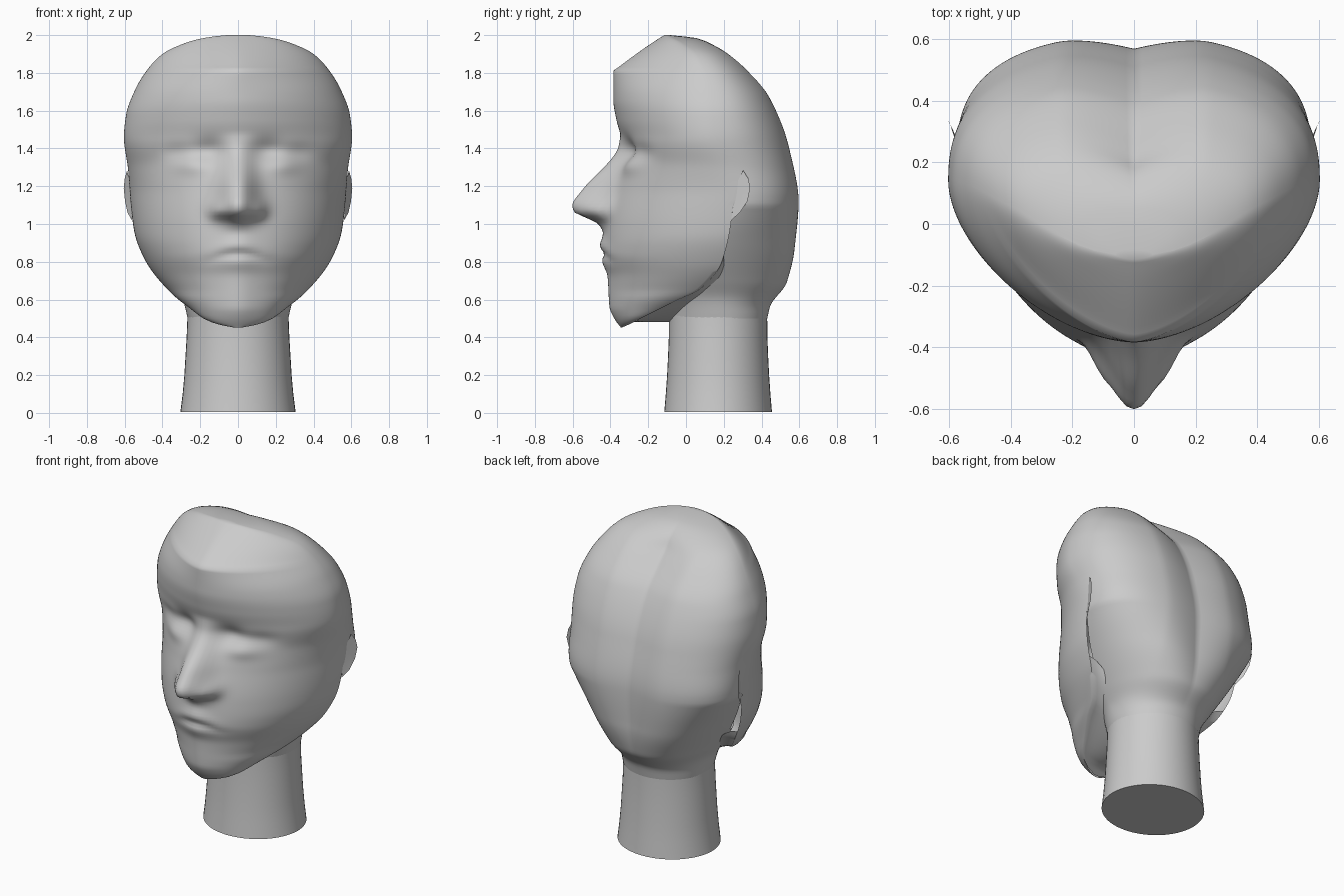
import bpy, bmesh, math

if "Cube" in bpy.data.objects:
    bpy.data.objects.remove(bpy.data.objects["Cube"])


def curve(pts, z):
    """Monotone smooth interpolation through (z, value) points."""
    if z <= pts[0][0]:
        return pts[0][1]
    if z >= pts[-1][0]:
        return pts[-1][1]
    n = len(pts)
    d = [(pts[i + 1][1] - pts[i][1]) / (pts[i + 1][0] - pts[i][0]) for i in range(n - 1)]

    def slope(i):
        if i == 0:
            return d[0]
        if i == n - 1:
            return d[-1]
        a, b = d[i - 1], d[i]
        return 2 * a * b / (a + b) if a * b > 0 else 0

    i = max(k for k in range(n - 1) if pts[k][0] <= z)
    h = pts[i + 1][0] - pts[i][0]
    t = (z - pts[i][0]) / h
    a, b = pts[i][1], pts[i + 1][1]
    return ((2*t**3 - 3*t*t + 1) * a + (t**3 - 2*t*t + t) * h * slope(i)
            + (3*t*t - 2*t**3) * b + (t**3 - t*t) * h * slope(i + 1))


# Profiles by height: half width, face front, rim (widest line) and back
WIDTH = [(.452, .02), (.465, .09), (.49, .165), (.55, .25), (.64, .36), (.8, .487), (.95, .547),
         (1.085, .566), (1.29, .582), (1.46, .604), (1.58, .592), (1.71, .545), (1.81, .485),
         (1.9, .4), (1.965, .26), (1.99, .15), (2, .06)]
FRONT = [(.452, -.335), (.5, -.37), (.56, -.395), (.72, -.405), (.84, -.435), (1, -.425),
         (1.2, -.385), (1.35, -.345), (1.45, -.345), (1.55, -.368), (1.66, -.385),
         (1.81, -.385), (1.825, -.365), (1.91, -.25), (1.965, -.17), (2, -.115)]
RIM = [(.452, -.33), (.5, -.24), (.6, -.04), (.655, .075), (.8, .19), (1.02, .24), (1.15, .25),
       (1.3, .2), (1.45, .14), (1.7, .12), (1.9, .05), (1.965, -.03), (2, -.1)]
FRONT_P = [(.9, 1.9), (1.5, 1.75), (1.68, 1.72), (1.85, 1.5), (2, 1.6)]
BACK = [(.5, .43), (.56, .445), (.69, .55), (.865, .6), (1.1, .613), (1.4, .563), (1.67, .458),
        (1.81, .345), (1.9, .245), (1.945, .17), (1.985, .06), (2, -.085)]
SKULL_W = [(.5, .266), (.6, .292), (.7, .35), (.8, .41), (.9, .467), (1, .52), (1.1, .567)]
SKULL_M = [(.5, .17), (.7, .13), (.9, .17), (1.1, .249)]
NOTCH = [(.55, 0), (.9, .04), (1.2, .045), (1.6, .06), (1.85, .085), (1.95, .03), (2, 0)]
NOSE = [(.96, .01), (1, .04), (1.03, .1), (1.065, .177), (1.105, .194), (1.17, .165),
        (1.315, .072), (1.4, .018), (1.48, 0)]
NOSE_W = [(1, .085), (1.1, .1), (1.2, .09), (1.4, .075)]


def bump(x, z, cx, cz, rx, rz):
    return math.exp(-((abs(x) - cx) / rx) ** 2 - ((z - cz) / rz) ** 2)


def features(x, z):
    """Forward offset for nose, nostril wings, eyes and mouth."""
    f = curve(NOSE, z) * math.exp(-abs(x / curve(NOSE_W, z)) ** 2.2)
    f += .04 * bump(x, z, .11, 1.07, .04, .045)
    f -= .045 * bump(x, z, .15, 1.39, .09, .06)
    f -= .02 * bump(x, z, .32, 1.38, .09, .05)
    f += .022 * bump(x, z, .24, 1.31, .09, .05)
    m = z + .03 * min(1, (x / .15) ** 2)
    f += .012 * bump(x, m, 0, .89, .12, .03) - .014 * bump(x, m, 0, .84, .14, .02)
    f += .006 * bump(x, m, 0, .79, .09, .035)
    return f


def add_grid(bm, rows):
    vs = [[bm.verts.new(p) for p in r] for r in rows]
    for a, b in zip(vs, vs[1:]):
        for i in range(len(a) - 1):
            bm.faces.new((a[i], a[i + 1], b[i + 1], b[i]))


def finish(bm, name, angle=65):
    bmesh.ops.remove_doubles(bm, verts=bm.verts, dist=.0002)
    bmesh.ops.recalc_face_normals(bm, faces=bm.faces)
    me = bpy.data.meshes.new(name)
    bm.to_mesh(me)
    bm.free()
    ob = bpy.data.objects.new(name, me)
    bpy.context.collection.objects.link(ob)
    bpy.ops.object.select_all(action='DESELECT')
    ob.select_set(True)
    bpy.context.view_layer.objects.active = ob
    bpy.ops.object.shade_smooth_by_angle(angle=math.radians(angle))
    return ob


def arc(z, w, m, end, p, n=72):
    """Half of a superellipse from -w to w, reaching y = end in the middle."""
    pts = []
    for i in range(n + 1):
        a = -math.pi / 2 + math.pi * i / n
        s, c = math.sin(a), max(0, math.cos(a))
        k = (abs(s) ** p + c ** p) ** (-1 / p)
        pts.append([w * s * k, m + (end - m) * c * k, z])
    return pts


heights = [.452, .458, .466, .48] + [.5 + .0175 * i for i in range(84)] + [1.965, 1.975, 1.985, 1.993, 2]

# Head: face shell in front, lobed skull behind, sharing the rim above the jaw
bm = bmesh.new()
face, skull, under, throat = [], [], [], []
for z in heights:
    w, m = curve(WIDTH, z), curve(RIM, z)
    row = arc(z, w, m, curve(FRONT, z), curve(FRONT_P, z))
    for q in row:
        q[1] -= features(q[0], z)
    face.append(row)
    if z < .85:
        ts = [-1 + i / 12 for i in range(25)]
        under.append([(w * t, m, z + min(0, .48 - z) * (1 - t * t) ** 2) for t in ts])
    if z > .49:
        if z < 1.1:
            w, m = curve(SKULL_W, z), curve(SKULL_M, z)
        if z < .8:
            throat.append(arc(z, w, m, -.088, 2))
        row = arc(z, w, m, curve(BACK, z), 2.05 + .4 * min(1, max(0, (z - .55) / .6)))
        for q in row:
            q[1] -= curve(NOTCH, z) * max(0, 1 - abs(q[0]) / .24) ** 1.3
        skull.append(row)
for rows in (face, skull, under, throat, [face[-1], skull[-1]]):
    add_grid(bm, rows)
finish(bm, "head")

# Neck: gently flared oval column with a closed base, running up into the skull
bm = bmesh.new()
rings = []
for z, rx, ry in [(.01, .305, .285), (.1, .293, .277), (.2, .284, .27), (.3, .278, .265),
                  (.4, .272, .261), (.5, .268, .26), (.6, .268, .26)]:
    rings.append([(rx * math.cos(a), .17 + ry * math.sin(a), z)
                  for a in [2 * math.pi * i / 48 for i in range(49)]])
add_grid(bm, rings)
bmesh.ops.remove_doubles(bm, verts=bm.verts, dist=.0002)
base = [v for v in bm.verts if v.co.z < .02]
bmesh.ops.contextual_create(bm, geom=base)
for v in base:
    v.co.z = 0.005
finish(bm, "neck", 40)

# Ears: thin leaf-shaped flaps leaning out from the rim
for side, name in ((1, "ear_right"), (-1, "ear_left")):
    bm = bmesh.new()
    leaf = [(.562, .24, 1.02), (.585, .285, 1.06), (.598, .325, 1.12), (.605, .34, 1.19),
            (.6, .33, 1.24), (.587, .302, 1.285), (.575, .275, 1.23), (.566, .255, 1.15)]
    rim = [bm.verts.new((side * x, y, z)) for x, y, z in leaf]
    mid = bm.verts.new((side * .583, .293, 1.17))
    for i in range(len(rim)):
        bm.faces.new((rim[i], rim[(i + 1) % len(rim)], mid))
    finish(bm, name)
